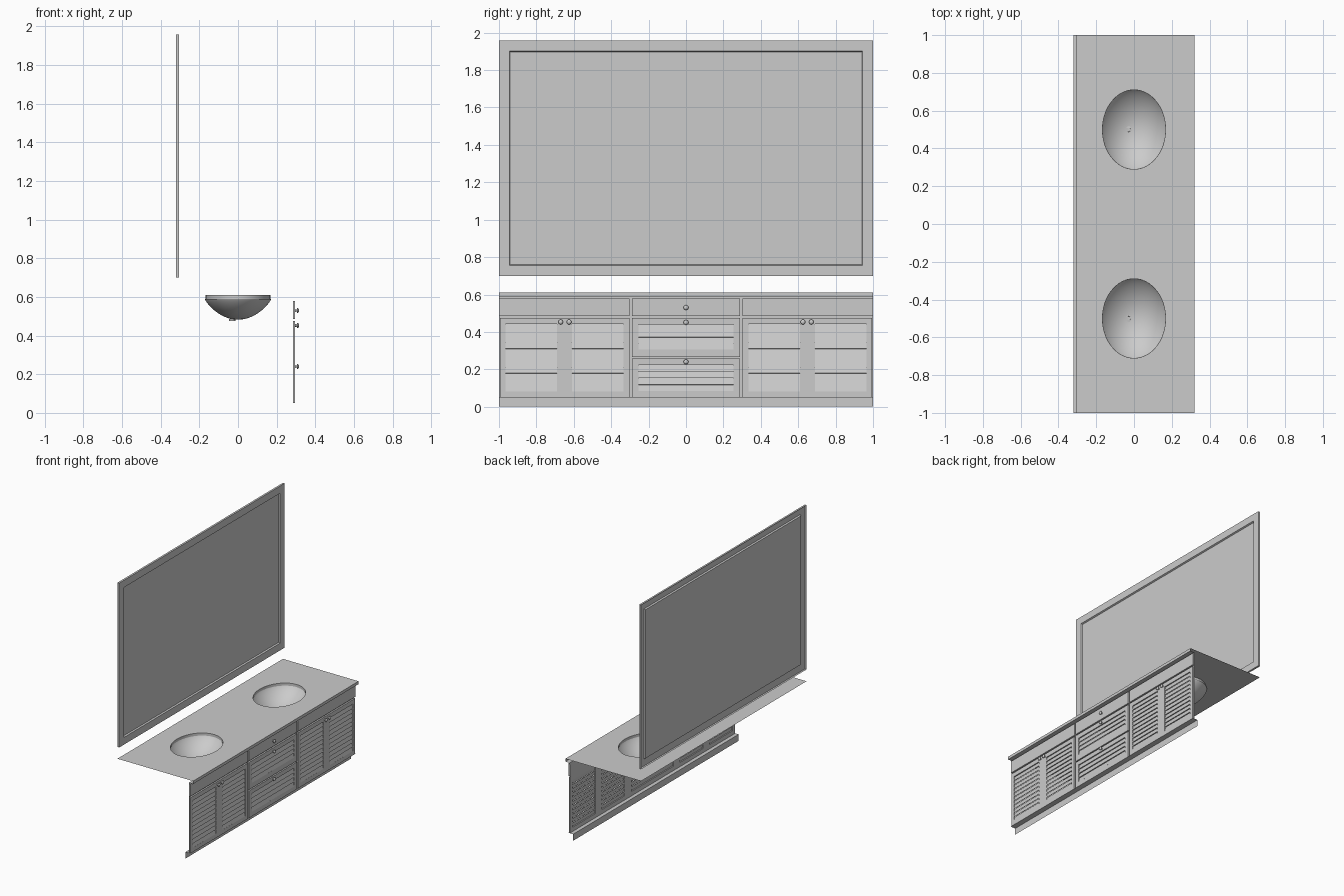
import bpy, bmesh, math
from mathutils import Vector, Matrix

if "Cube" in bpy.data.objects:
    bpy.data.objects.remove(bpy.data.objects["Cube"])

FACE, FRONT = 0.284, 0.296   # back and front planes of the doors and drawers


def finish(bm, name, smooth=False):
    me = bpy.data.meshes.new(name)
    bm.to_mesh(me)
    bm.free()
    ob = bpy.data.objects.new(name, me)
    bpy.context.collection.objects.link(ob)
    if smooth:
        bpy.ops.object.select_all(action='DESELECT')
        ob.select_set(True)
        bpy.context.view_layer.objects.active = ob
        bpy.ops.object.shade_smooth_by_angle(angle=math.radians(35))
    return ob


def panel(name, ys, zs, holes=(), thick=FRONT - FACE, x=FACE):
    """Upright panel from a grid of cuts, leaving out the hole cells."""
    bm = bmesh.new()
    v = {(i, j): bm.verts.new((x, y, z)) for i, y in enumerate(ys) for j, z in enumerate(zs)}
    for i in range(len(ys) - 1):
        for j in range(len(zs) - 1):
            if (i, j) not in holes:
                bm.faces.new((v[i, j], v[i + 1, j], v[i + 1, j + 1], v[i, j + 1]))
    ob = finish(bm, name)
    if thick:
        mod = ob.modifiers.new("thickness", 'SOLIDIFY')
        mod.thickness, mod.offset = thick, 1
    return ob


def louvers(name, y0, y1, z0, z1, n):
    """Tilted slats, lower edge at the front."""
    bm = bmesh.new()
    step = (z1 - z0) / n
    for k in range(n):
        zc = z0 + (k + 0.5) * step
        m = (Matrix.Translation((FACE + 0.006, (y0 + y1) / 2, zc))
             @ Matrix.Rotation(math.radians(-14), 4, 'Y')
             @ Matrix.Diagonal((0.003, y1 - y0, step * 1.1, 1)))
        bmesh.ops.create_cube(bm, size=1, matrix=m)
    return finish(bm, name)


def revolve(name, profile, mat, n=32, sx=1.0, sy=1.0):
    """Revolve (radius, height) points about local z; radius 0 closes to a point."""
    bm = bmesh.new()
    rings = []
    for r, h in profile:
        if r == 0:
            rings.append([bm.verts.new((0, 0, h))] * n)
        else:
            rings.append([bm.verts.new((r * sx * math.cos(2 * math.pi * k / n),
                                        r * sy * math.sin(2 * math.pi * k / n), h)) for k in range(n)])
    for a, b in zip(rings, rings[1:]):
        for k in range(n):
            q = [a[k], a[(k + 1) % n], b[(k + 1) % n], b[k]]
            bm.faces.new(list(dict.fromkeys(q)))
    bmesh.ops.recalc_face_normals(bm, faces=bm.faces)
    bmesh.ops.transform(bm, matrix=mat, verts=bm.verts)
    return finish(bm, name, True)


def strip(name, profile):
    """Sheet running the full width along y from an (x, z) profile."""
    bm = bmesh.new()
    pts = [[bm.verts.new((x, y, z)) for x, z in profile] for y in (-1, 1)]
    for k in range(len(profile) - 1):
        bm.faces.new((pts[0][k], pts[0][k + 1], pts[1][k + 1], pts[1][k]))
    return finish(bm, name)


def knob(name, y, z):
    mat = Matrix.Translation((FRONT, y, z)) @ Matrix.Rotation(math.pi / 2, 4, 'Y')
    prof = [(0.007, 0), (0.005, 0.004), (0.006, 0.008), (0.012, 0.010),
            (0.013, 0.013), (0.010, 0.017), (0.005, 0.019), (0, 0.0195)]
    revolve(name, prof, mat, 20)


# Countertop sheet with two oval cut-outs
HX, HY, N = 0.167, 0.21, 64
bm = bmesh.new()
loops = [[(-0.32, -1), (0.32, -1), (0.32, 1), (-0.32, 1)]]
for yc in (-0.5, 0.5):
    loops.append([(HX * math.cos(2 * math.pi * k / N), yc + HY * math.sin(2 * math.pi * k / N))
                  for k in range(N)])
edges = []
for lp in loops:
    vs = [bm.verts.new((x, y, 0.61)) for x, y in lp]
    edges += [bm.edges.new((vs[k - 1], vs[k])) for k in range(len(vs))]
bmesh.ops.triangle_fill(bm, edges=edges, use_beauty=True, normal=Vector((0, 0, 1)))
finish(bm, "countertop")
strip("counter_lip", [(0.32, 0.61), (0.32, 0.588), (FACE, 0.588), (FACE, 0.575)])
strip("toe_kick", [(FRONT, 0.05), (0.255, 0.05), (0.255, 0)])

# Basins: cut-out wall, small ledge, bowl, and drain
bowl = [(0.967, 0.61), (0.967, 0.59), (1, 0.59)]
for k in range(1, 15):
    r = math.cos(k / 14 * math.pi / 2) if k < 14 else 0
    bowl.append((r, 0.59 - 0.108 * (1 - r * r) ** 0.85))
drain = [(0, 0.474), (0.017, 0.474), (0.017, 0.486), (0.012, 0.487), (0.011, 0.485), (0, 0.485)]
for side, yc in (("left", -0.5), ("right", 0.5)):
    revolve("basin_" + side, bowl, Matrix.Translation((0, yc, 0)), N, 0.1727, 0.2172)
    revolve("drain_" + side, drain, Matrix.Translation((-0.03, yc, 0)), 24)

# Louvred door pairs and the plain fronts above them
for side, s in (("left", -1), ("right", 1)):
    ys = sorted(s * y for y in (0.303, 0.335, 0.61, 0.69, 0.965, 0.994))
    panel("doors_" + side, ys, [0.05, 0.082, 0.442, 0.475], {(1, 1), (3, 1)})
    for k in (1, 3):
        louvers(f"door_louvers_{side}_{k}", ys[k], ys[k + 1], 0.082, 0.442, 11)
    panel("false_front_" + side, sorted((s * 0.302, s * 0.999)), [0.486, 0.58])
    for k, y in enumerate((0.625, 0.67)):
        knob(f"door_knob_{side}_{k}", s * y, 0.453)

# Centre drawers
YD = [-0.288, -0.255, 0.255, 0.288]
panel("top_drawer", [YD[0], YD[3]], [0.486, 0.58])
for name, z0, z1, a, b in (("middle_drawer", 0.266, 0.475, 0.305, 0.441),
                           ("bottom_drawer", 0.05, 0.257, 0.084, 0.224)):
    panel(name, YD, [z0, a, b, z1], {(1, 1)})
    louvers(name + "_louvers", YD[1], YD[2], a, b, 4)
for k, z in enumerate((0.53, 0.451, 0.24)):
    knob(f"drawer_knob_{k}", 0, z)

# Thin face frame closing the gaps between the fronts
panel("frame_rail", [-1, 1], [0.473, 0.488], thick=0, x=FACE - 0.0005)
panel("frame_mid_rail", [-0.29, 0.29], [0.255, 0.268], thick=0, x=FACE - 0.0005)
for k, (a, b) in enumerate(((-1, -0.99), (-0.304, -0.287), (0.287, 0.304), (0.99, 1))):
    panel(f"frame_stile_{k}", [a, b], [0.05, 0.58], thick=0, x=FACE - 0.0005)

# Mirror: outer edge, front border, recess wall, glass (open behind)
bm = bmesh.new()
rings = []
for x, inset in ((-0.32, 0), (-0.305, 0), (-0.305, 0.055), (-0.316, 0.06)):
    y, z0, z1 = 1 - inset, 0.70 + inset, 1.957 - inset
    rings.append([bm.verts.new((x, *p)) for p in ((-y, z0), (y, z0), (y, z1), (-y, z1))])
for a, b in zip(rings, rings[1:]):
    for k in range(4):
        bm.faces.new((a[k], a[(k + 1) % 4], b[(k + 1) % 4], b[k]))
bm.faces.new(rings[-1])
finish(bm, "wall_mirror")
